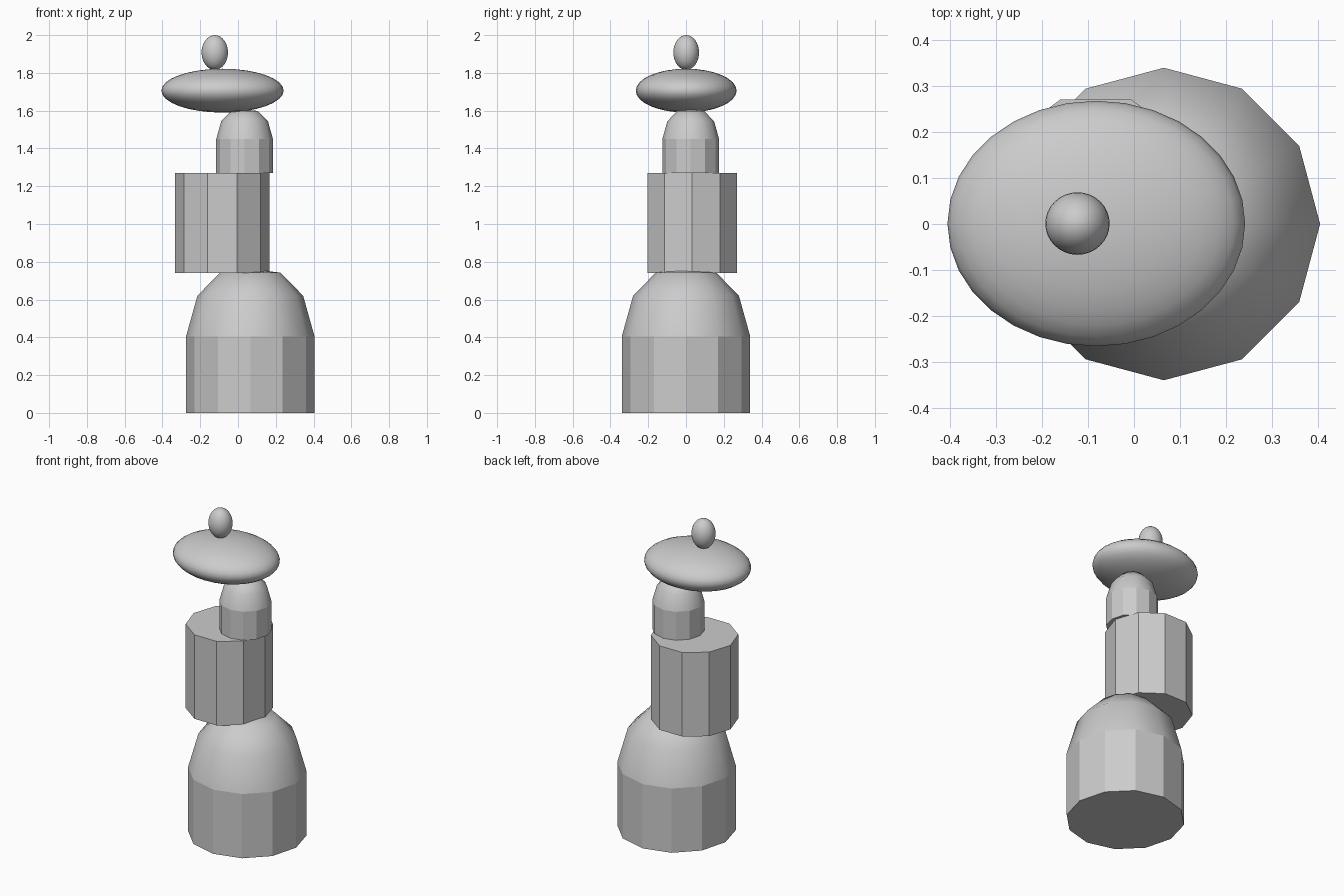
import bpy, bmesh
from math import cos, sin, pi

if "Cube" in bpy.data.objects:
    bpy.data.objects.remove(bpy.data.objects["Cube"])


def add_object(name, bm, location):
    bmesh.ops.recalc_face_normals(bm, faces=bm.faces)
    mesh = bpy.data.meshes.new(name)
    bm.to_mesh(mesh)
    bm.free()
    obj = bpy.data.objects.new(name, mesh)
    obj.location = location
    bpy.context.collection.objects.link(obj)
    return obj


def domed_block(name, location, size, sides=12):
    """Flat-sided drum with a smooth rounded cap; size scales the whole profile."""
    profile = [(0.34, 0), (0.34, 0.405), (0.28, 0.62), (0.16, 0.743)]
    bm = bmesh.new()
    rings = [[bm.verts.new((r * size * cos(2 * pi * i / sides),
                            r * size * sin(2 * pi * i / sides), z * size))
              for i in range(sides)] for r, z in profile]
    apex = bm.verts.new((0, 0, 0.76 * size))
    bm.faces.new(rings[0])
    for k in range(len(rings) - 1):
        for i in range(sides):
            j = (i + 1) % sides
            f = bm.faces.new((rings[k][i], rings[k][j], rings[k + 1][j], rings[k + 1][i]))
            f.smooth = k > 0
    for i in range(sides):
        bm.faces.new((rings[-1][i], rings[-1][(i + 1) % sides], apex)).smooth = True
    obj = add_object(name, bm, location)
    # Crisp rim between drum and cap
    for e in obj.data.edges:
        if all(abs(obj.data.vertices[v].co.z - 0.405 * size) < 1e-4 for v in e.vertices):
            e.use_edge_sharp = True
    return obj


def ellipsoid(name, location, radii):
    bm = bmesh.new()
    bmesh.ops.create_uvsphere(bm, u_segments=32, v_segments=16, radius=1)
    bmesh.ops.scale(bm, vec=radii, verts=bm.verts)
    for f in bm.faces:
        f.smooth = True
    return add_object(name, bm, location)


# Domed base stone
domed_block("base_dome", (0.065, 0, 0), 1.0)

# Ten-sided middle drum
bpy.ops.mesh.primitive_cylinder_add(vertices=10, radius=0.25, depth=0.53,
                                    location=(-0.083, 0.033, 1.005),
                                    rotation=(0, 0, pi / 2))
bpy.context.object.name = "middle_drum"

# Small domed stone
domed_block("upper_dome", (0.035, 0.025, 1.27), 0.442)

# Flat rounded stone and small top pebble
ellipsoid("flat_stone", (-0.082, 0.001, 1.706), (0.324, 0.267, 0.116))
ellipsoid("top_pebble", (-0.123, 0.001, 1.908), (0.07, 0.068, 0.092))
